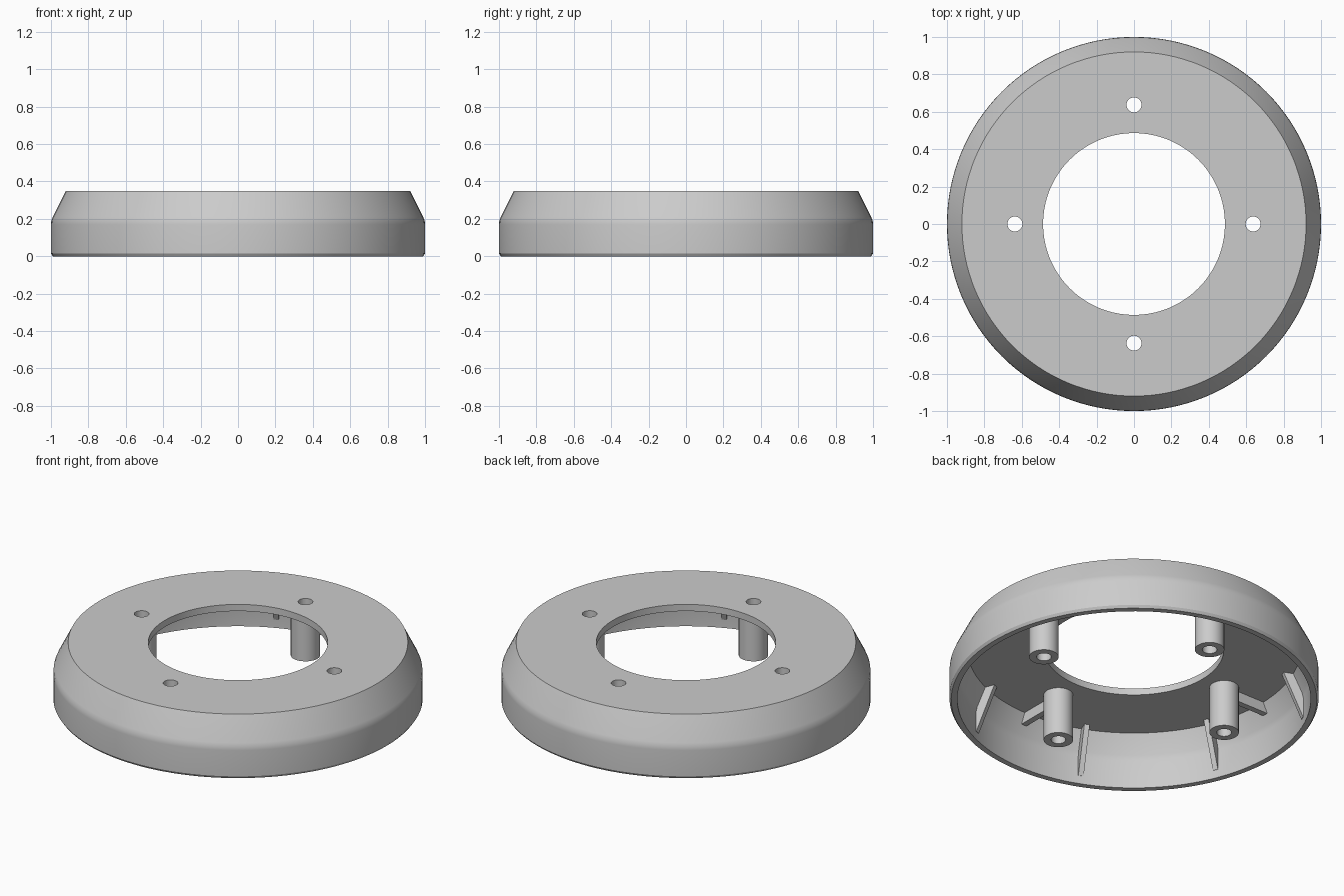
import bpy, bmesh
from math import pi, cos, sin, radians
from mathutils import Matrix, Vector

cube = bpy.data.objects.get("Cube")
if cube:
    bpy.data.objects.remove(cube, do_unlink=True)

grey = bpy.data.materials.new("grey_plastic")
grey.use_nodes = True
colour = (0.6, 0.6, 0.6, 1)
grey.diffuse_color = colour
grey.node_tree.nodes["Principled BSDF"].inputs["Base Color"].default_value = colour

BOLT_R, PLATE_Z = 0.637, 0.31


def add_object(name, bm, angle=25):
    bmesh.ops.recalc_face_normals(bm, faces=bm.faces)
    mesh = bpy.data.meshes.new(name)
    bm.to_mesh(mesh)
    bm.free()
    mesh.materials.append(grey)
    obj = bpy.data.objects.new(name, mesh)
    bpy.context.collection.objects.link(obj)
    smooth(obj, angle)
    return obj


def smooth(obj, angle):
    bpy.ops.object.select_all(action="DESELECT")
    obj.select_set(True)
    bpy.context.view_layer.objects.active = obj
    bpy.ops.object.shade_smooth_by_angle(angle=radians(angle))


def lathe(bm, profile, steps, centre=(0, 0)):
    """Revolve a closed (radius, z) outline about a vertical axis."""
    rings = []
    for i in range(steps):
        a = 2 * pi * i / steps
        rings.append([bm.verts.new((centre[0] + r * cos(a), centre[1] + r * sin(a), z))
                      for r, z in profile])
    n = len(profile)
    for i in range(steps):
        a, b = rings[i], rings[(i + 1) % steps]
        for j in range(n):
            k = (j + 1) % n
            bm.faces.new((a[j], b[j], b[k], a[k]))


def radial_fin(name, outline, width, angle):
    """Extrude a flat (radius, z) outline into a thin fin facing the centre."""
    bm = bmesh.new()
    face = bm.faces.new([bm.verts.new((r, -width / 2, z)) for r, z in outline])
    ext = bmesh.ops.extrude_face_region(bm, geom=[face])
    moved = [v for v in ext["geom"] if isinstance(v, bmesh.types.BMVert)]
    bmesh.ops.translate(bm, verts=moved, vec=Vector((0, width, 0)))
    bm.transform(Matrix.Rotation(angle, 4, "Z"))
    return add_object(name, bm)


quarters = [i * pi / 2 for i in range(4)]

# Hollow ring-shaped housing, open underneath
bm = bmesh.new()
lathe(bm, [(0.486, 0.35), (0.92, 0.35), (0.99, 0.21), (0.998, 0.19), (1.0, 0.17),
           (1.0, 0.015), (0.99, 0), (0.957, 0), (0.957, 0.17), (0.95, 0.20),
           (0.90, PLATE_Z), (0.486, PLATE_Z)], 128)
housing = add_object("housing", bm)

# Screw holes through the top plate
bm = bmesh.new()
for a in quarters:
    place = Matrix.Translation((BOLT_R * cos(a), BOLT_R * sin(a), 0.33))
    bmesh.ops.create_cone(bm, cap_ends=True, segments=32, radius1=0.04,
                          radius2=0.04, depth=0.2, matrix=place)
cutter = add_object("screw_hole_cutter", bm)
cutter.hide_render = True
cut = housing.modifiers.new("screw_holes", "BOOLEAN")
cut.operation, cut.solver, cut.object = "DIFFERENCE", "EXACT", cutter
bpy.context.view_layer.objects.active = housing
bpy.ops.object.modifier_apply(modifier=cut.name)
bpy.data.objects.remove(cutter, do_unlink=True)
smooth(housing, 25)

for i, a in enumerate(quarters):
    # Hollow screw post below each hole
    bm = bmesh.new()
    lathe(bm, [(0.04, 0.03), (0.08, 0.03), (0.08, PLATE_Z), (0.04, PLATE_Z)], 32,
          (BOLT_R * cos(a), BOLT_R * sin(a)))
    add_object(f"screw_post_{i + 1}", bm)
    # Short brace from the post to the wall
    radial_fin(f"post_brace_{i + 1}",
               [(0.71, 0.25), (0.935, 0.25), (0.91, 0.32), (0.71, 0.32)], 0.035, a)

# Tapered stiffening ribs around the inside wall
for i in range(8):
    radial_fin(f"wall_rib_{i + 1}",
               [(0.845, PLATE_Z), (0.955, 0.05), (0.97, 0.05), (0.97, 0.18), (0.91, 0.32),
                (0.845, 0.32)], 0.03, pi / 8 + i * pi / 4)
